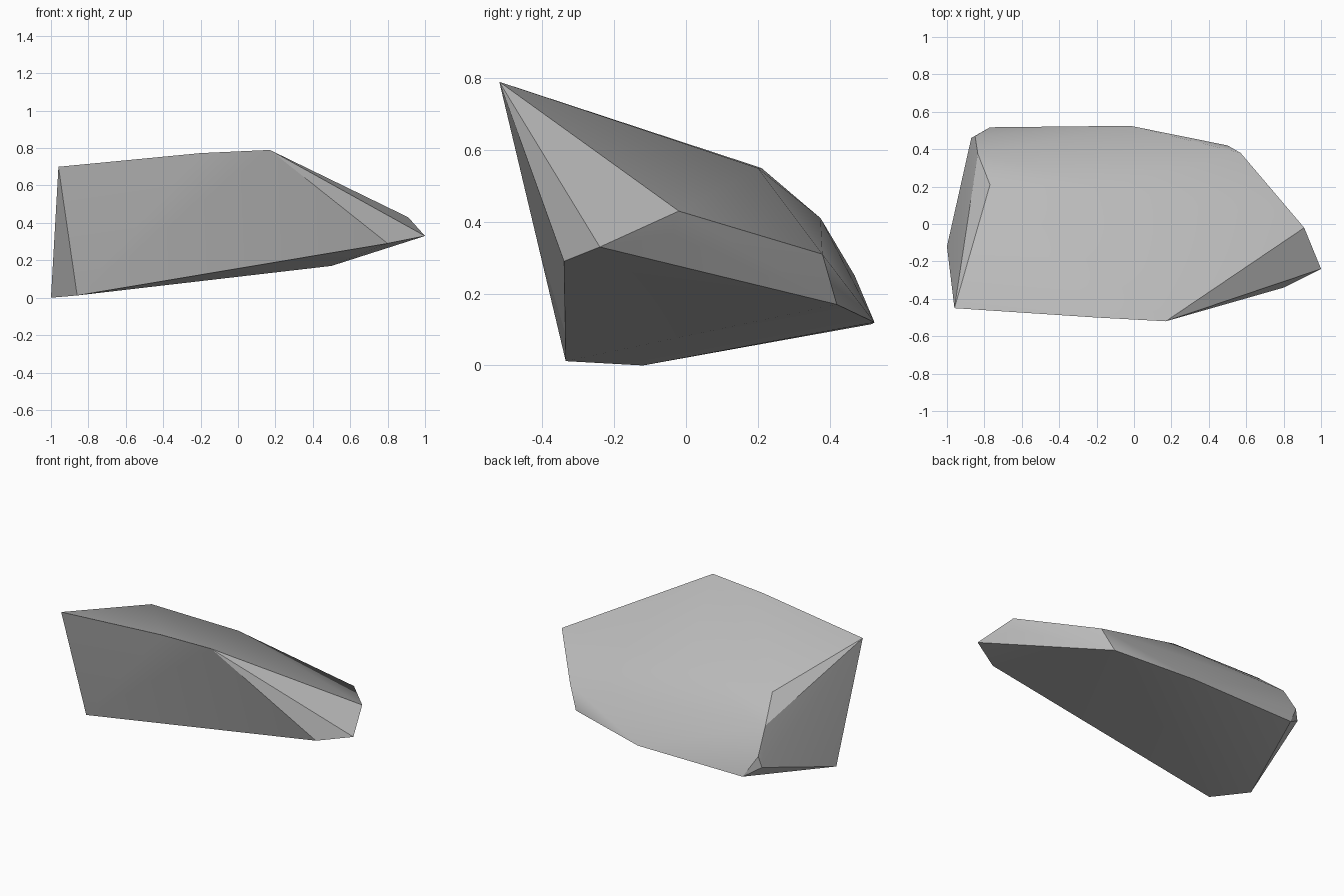
import bpy
import bmesh
import math

# Remove the default cube only
default_cube = bpy.data.objects.get("Cube")
if default_cube:
    bpy.data.objects.remove(default_cube, do_unlink=True)

# Single stone material
stone = bpy.data.materials.new("grey_stone")
stone.use_nodes = True
stone_grey = (0.5, 0.5, 0.5, 1)
stone.diffuse_color = stone_grey
shader = stone.node_tree.nodes["Principled BSDF"]
shader.inputs["Base Color"].default_value = stone_grey
shader.inputs["Roughness"].default_value = 0.9

# Corners of the chipped boulder, grouped by region
front_crest = [(-.96, -.45, .70), (-.2, -.5, .773), (.17, -.52, .79)]
front_foot = [(-.86, -.335, .012), (-1, -.12, 0)]
right_nose = [(1, -.24, .33), (.8, -.34, .29), (.91, -.02, .43), (.9, -.04, .365)]
back_shoulder = [(-.77, .21, .55), (-.14, .2, .55), (.57, .38, .31), (-.835, .375, .41)]
back_foot = [(.5, .42, .17), (-.02, .525, .12), (-.77, .517, .115),
             (-.87, .46, .18), (-.85, .47, .25)]


def build_boulder(name, corners, material):
    """Wrap a tight skin round the corner points and shade it."""
    bm = bmesh.new()
    for corner in corners:
        bm.verts.new(corner)
    hull = bmesh.ops.convex_hull(bm, input=bm.verts[:])
    leftovers = {item for key in ("geom_interior", "geom_unused")
                 for item in hull[key] if isinstance(item, bmesh.types.BMVert)}
    bmesh.ops.delete(bm, geom=list(leftovers), context="VERTS")
    bmesh.ops.recalc_face_normals(bm, faces=bm.faces[:])

    mesh = bpy.data.meshes.new(name)
    bm.to_mesh(mesh)
    bm.free()
    mesh.materials.append(material)
    boulder = bpy.data.objects.new(name, mesh)
    bpy.context.collection.objects.link(boulder)

    # Soft blends on shallow edges, crisp chips elsewhere
    bpy.ops.object.select_all(action="DESELECT")
    boulder.select_set(True)
    bpy.context.view_layer.objects.active = boulder
    bpy.ops.object.shade_smooth_by_angle(angle=math.radians(30))
    return boulder


build_boulder("boulder", front_crest + front_foot + right_nose + back_shoulder + back_foot, stone)
